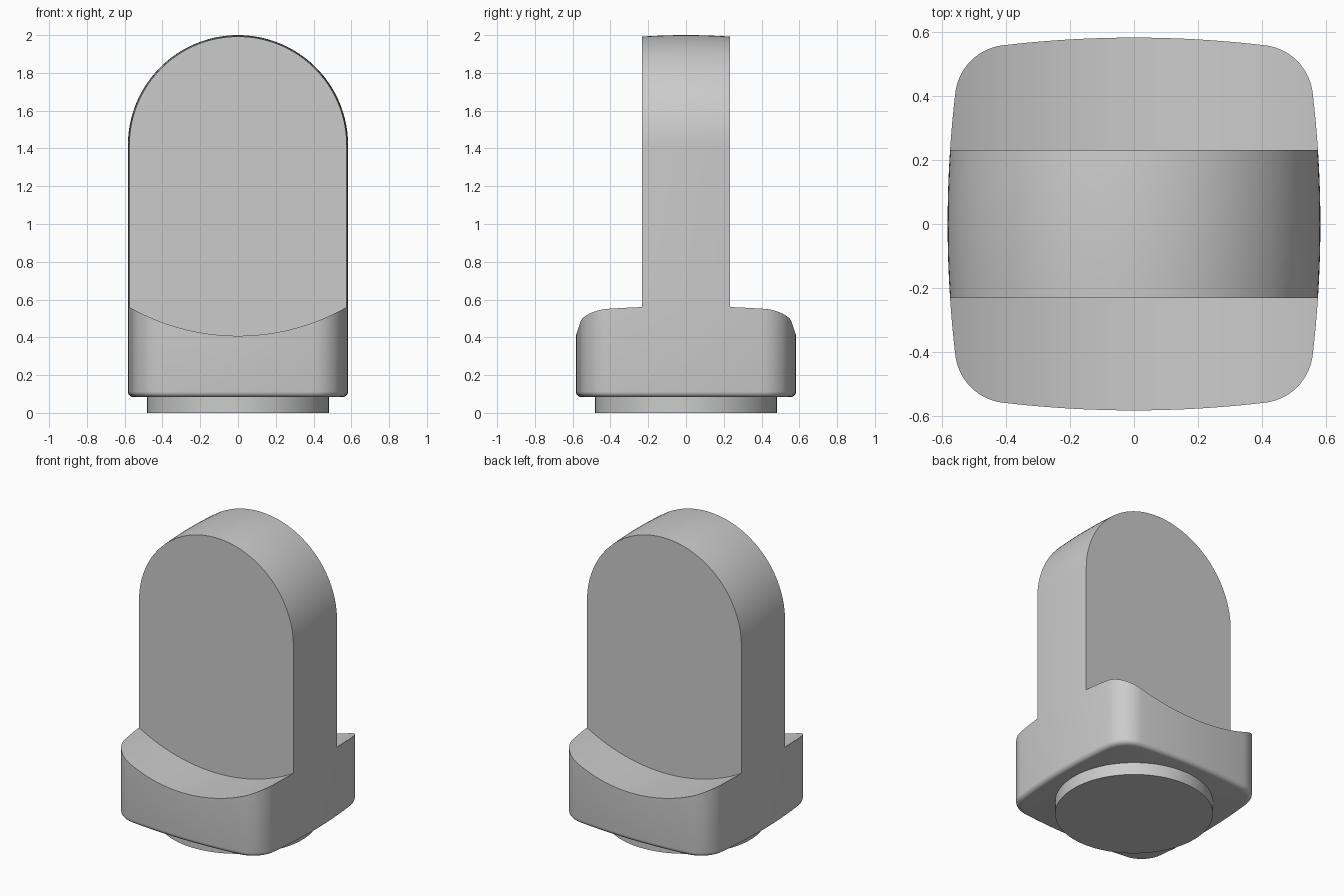
import bpy, bmesh
from math import sin, cos, pi, sqrt, atan2, radians

HALF = 0.583          # half width of the body
BULGE = 3.5           # radius of the gently bowed sides
CORNER = 0.17         # radius of the vertical corners
SCOOP = 1.163         # radius of the hollow on top of the base
BASE_Z, SCOOP_Z = 0.083, 0.408

if "Cube" in bpy.data.objects:
    bpy.data.objects.remove(bpy.data.objects["Cube"], do_unlink=True)

grey = bpy.data.materials.new("plain grey")
grey.use_nodes = True
colour = (0.6, 0.6, 0.6, 1)
grey.diffuse_color = colour
grey.node_tree.nodes["Principled BSDF"].inputs["Base Color"].default_value = colour


def scoop(x):
    return SCOOP_Z + SCOOP - sqrt(SCOOP ** 2 - x * x)


def bow(y):
    return BULGE - sqrt(BULGE ** 2 - y * y)


def finish(name, bm):
    bmesh.ops.recalc_face_normals(bm, faces=bm.faces)
    mesh = bpy.data.meshes.new(name)
    bm.to_mesh(mesh)
    bm.free()
    mesh.materials.append(grey)
    obj = bpy.data.objects.new(name, mesh)
    bpy.context.collection.objects.link(obj)
    bpy.ops.object.select_all(action="DESELECT")
    obj.select_set(True)
    bpy.context.view_layer.objects.active = obj
    bpy.ops.object.shade_smooth_by_angle(angle=radians(35))
    return obj


def bridge(bm, a, b):
    n = len(a)
    for i in range(n):
        j = (i + 1) % n
        bm.faces.new((a[i], a[j], b[j], b[i]))


def plan_loop():
    """Square with bowed sides and round corners, counter-clockwise from +x."""
    o = HALF - BULGE
    c = (o + sqrt(2 * (BULGE - CORNER) ** 2 - o * o)) / 2
    a = atan2(c, c - o)
    quarter = []
    for i in range(12):
        t = a * i / 12
        quarter.append((o + BULGE * cos(t), BULGE * sin(t)))
    for i in range(17):
        t = a + (pi / 2 - 2 * a) * i / 16
        quarter.append((c + CORNER * cos(t), c + CORNER * sin(t)))
    quarter += [(y, x) for x, y in reversed(quarter[1:12])]
    loop = []
    for k in range(4):
        co, si = round(cos(k * pi / 2)), round(sin(k * pi / 2))
        loop += [(x * co - y * si, x * si + y * co) for x, y in quarter]
    return loop


# Base block: rounded bottom edge, hollowed top
bm = bmesh.new()
plan = plan_loop()
rings = []
fillet = 0.03
for i in range(7):
    t = pi / 2 * i / 6
    s = 1 - fillet * (1 - sin(t)) / HALF
    z = BASE_Z + fillet * (1 - cos(t))
    rings.append([bm.verts.new((x * s, y * s, z)) for x, y in plan])
top = [bm.verts.new((x, y, scoop(x))) for x, y in plan]
rings.append(top)
for lower, upper in zip(rings, rings[1:]):
    bridge(bm, lower, upper)
bm.faces.new(rings[0])
n = len(top)
for i in range(n // 2):
    ids = dict.fromkeys((i, i + 1, n - i - 1, (n - i) % n))
    bm.faces.new([top[k] for k in ids])
finish("base_block", bm)

# Upright plate: arched top, bowed rim, foot following the hollow
bm = bmesh.new()
rings = []
DEPTH = 0.232
for row in range(9):
    y = DEPTH * (row / 4 - 1)
    r = HALF - bow(y)
    outline = [(r * cos(pi * i / 64), 2 - HALF + r * sin(pi * i / 64)) for i in range(65)]
    for i in range(33):
        x = r * (i / 16 - 1)
        outline.append((x, scoop(x) - 0.002 * (0 < i < 32)))
    rings.append([bm.verts.new((x, y, z)) for x, z in outline])
for near, far in zip(rings, rings[1:]):
    bridge(bm, near, far)
bm.faces.new(rings[0])
bm.faces.new(rings[-1])
finish("arched_plate", bm)

# Round foot under the base
bm = bmesh.new()
bmesh.ops.create_cone(bm, cap_ends=True, segments=96, radius1=0.482, radius2=0.482, depth=0.09)
bmesh.ops.translate(bm, verts=bm.verts, vec=(0, 0, 0.045))
finish("round_foot", bm)
